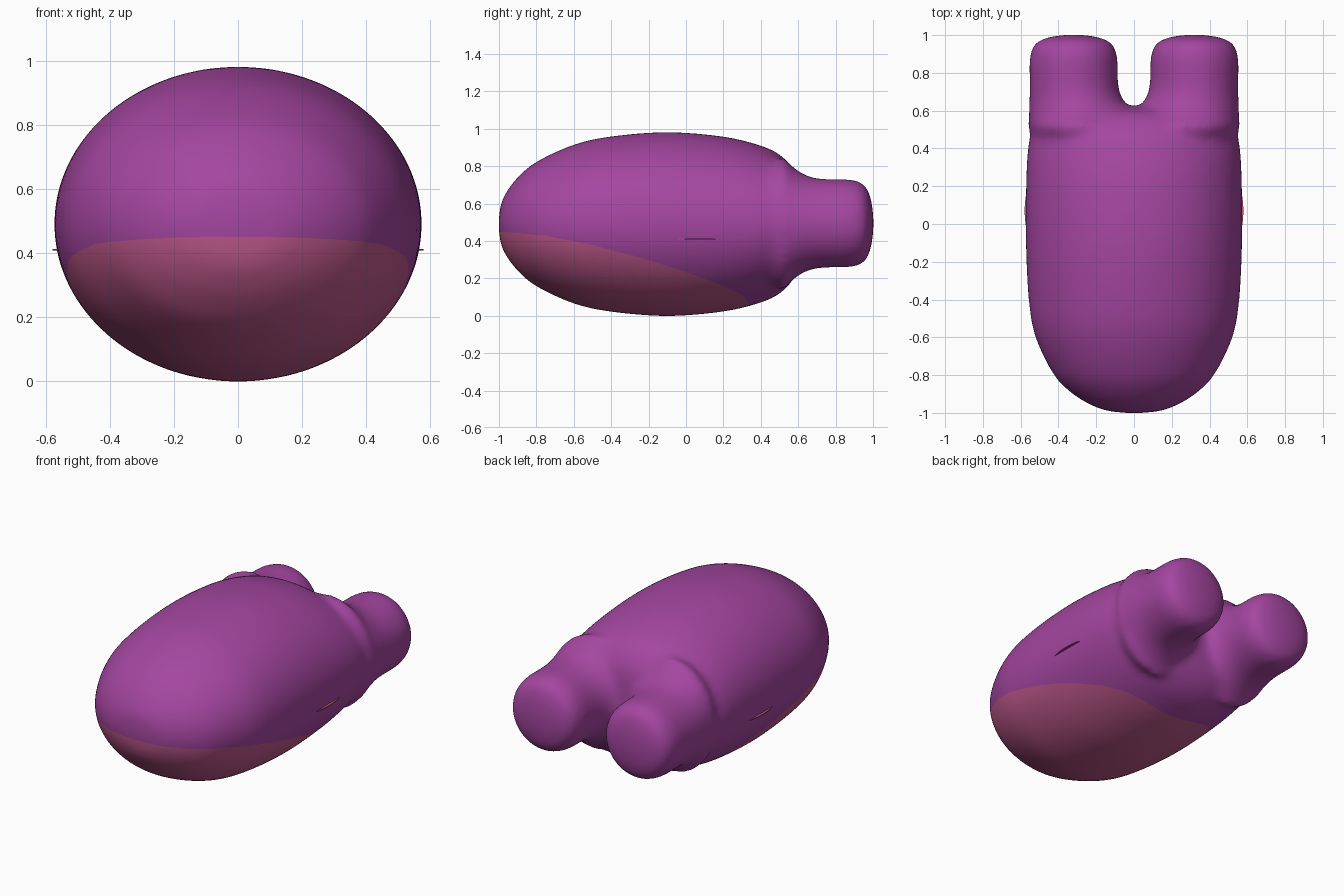
import bpy, bmesh, math
from mathutils import Vector

cube = bpy.data.objects.get("Cube")
if cube:
    bpy.data.objects.remove(cube, do_unlink=True)


def material(name, rgb):
    m = bpy.data.materials.new(name)
    m.use_nodes = True
    m.diffuse_color = (*rgb, 1)
    m.node_tree.nodes["Principled BSDF"].inputs["Base Color"].default_value = (*rgb, 1)
    return m


PURPLE = material("purple", (.375, .061, .355))
PINK = material("rose pink", (.51, .098, .255))
RED = material("soft red", (.58, .10, .16))


def spline(points, steps=6):
    """Catmull-Rom curve through the points."""
    p = [Vector(q) for q in points]
    p = [2 * p[0] - p[1]] + p + [2 * p[-1] - p[-2]]
    out = []
    for a, b, c, d in zip(p, p[1:], p[2:], p[3:]):
        for i in range(steps):
            t = i / steps
            out.append(0.5 * (2 * b + (c - a) * t + (2 * a - 5 * b + 4 * c - d) * t * t
                              + (3 * b - a - 3 * c + d) * t ** 3))
    return out + [p[-2]]


def loft(bm, profile, side, cz, sides=64):
    """Closed loft along y; entries are (y, half width, half height, offset to the side)."""
    rings = []
    for y, rx, rz, off in spline(profile):
        rx, rz = max(rx, 0.004), max(rz, 0.004)
        rings.append([bm.verts.new((side * off + rx * math.cos(2 * math.pi * i / sides), y,
                                    cz + rz * math.sin(2 * math.pi * i / sides)))
                      for i in range(sides)])
    for r, s in zip(rings, rings[1:]):
        for i in range(sides):
            j = (i + 1) % sides
            bm.faces.new((r[i], s[i], s[j], r[j]))
    bm.faces.new(rings[0])
    bm.faces.new(rings[-1][::-1])


# Rounded trunk and two stubby legs that flare into it
TRUNK = [(-1.005, 0, 0, 0), (-0.99, .14, .108, 0), (-0.96, .225, .172, 0),
         (-0.9, .325, .25, 0), (-0.8, .424, .333, 0), (-0.6, .522, .425, 0),
         (-0.4, .558, .469, 0), (-0.1, .573, .492, 0), (0.2, .572, .468, 0),
         (0.4, .562, .42, 0), (0.5, .535, .372, 0), (0.57, .48, .30, 0),
         (0.61, .38, .2, 0), (0.625, 0, 0, 0)]
LEG = [(0.3, 0, 0, .26), (0.34, .2, .2, .26), (0.5, .29, .35, .265), (0.56, .285, .31, .27),
       (0.61, .267, .274, .29), (0.66, .247, .25, .307), (0.72, .236, .239, .317),
       (0.8, .234, .236, .32), (0.87, .234, .236, .32), (0.94, .216, .218, .32),
       (0.978, .168, .168, .32), (0.998, .08, .08, .32), (1.004, 0, 0, .32)]
bm = bmesh.new()
loft(bm, TRUNK, 0, 0.49)
for side in (-1, 1):
    loft(bm, LEG, side, 0.494)
bmesh.ops.recalc_face_normals(bm, faces=bm.faces)
mesh = bpy.data.meshes.new("body")
bm.to_mesh(mesh)
bm.free()
body = bpy.data.objects.new("body", mesh)
bpy.context.collection.objects.link(body)

# Fuse the parts into one soft skin
fuse = body.modifiers.new("fuse", 'REMESH')
fuse.mode = 'VOXEL'
fuse.voxel_size = 0.018
soften = body.modifiers.new("soften", 'SMOOTH')
soften.factor = 0.5
soften.iterations = 22
deps = bpy.context.evaluated_depsgraph_get()
skin = bpy.data.meshes.new_from_object(body.evaluated_get(deps))
body.modifiers.clear()
body.data = skin
skin.name = "body_skin"
skin.materials.clear()
skin.materials.append(PURPLE)
skin.materials.append(PINK)

# Belly patch: cut along a falling line on the flanks, closed off behind
EDGE = [(-1.02, .452), (-.75, .428), (-.5, .378), (-.25, .312), (0, .235),
        (.2, .16), (.3, .11), (.33, .075), (.335, -.02)]
planes = [(Vector((0, y0, z0)), Vector((0, z0 - z1, y1 - y0)).normalized())
          for (y0, z0), (y1, z1) in zip(EDGE, EDGE[1:])]
bm = bmesh.new()
bm.from_mesh(skin)
for co, no in planes:
    bmesh.ops.bisect_plane(bm, geom=bm.verts[:] + bm.edges[:] + bm.faces[:],
                           dist=0.0015, plane_co=co, plane_no=no)
for f in bm.faces:
    c = f.calc_center_median()
    f.material_index = int(all((c - co).dot(no) < 0 for co, no in planes))
    f.smooth = True
bm.to_mesh(skin)
bm.free()

# Thin fold on each flank, red on its upper face
for name, side in (("left_flank_fold", 1), ("right_flank_fold", -1)):
    bm = bmesh.new()
    bmesh.ops.create_cone(bm, cap_ends=True, segments=48, radius1=1, radius2=1, depth=0.005)
    bmesh.ops.scale(bm, vec=(.08, .2, 1), verts=bm.verts)
    bmesh.ops.translate(bm, vec=(side * .499, .07, .41), verts=bm.verts)
    for f in bm.faces:
        f.material_index = int(f.normal.z > 0.5)
    fold = bpy.data.meshes.new(name)
    bm.to_mesh(fold)
    bm.free()
    fold.materials.append(PURPLE)
    fold.materials.append(RED)
    bpy.context.collection.objects.link(bpy.data.objects.new(name, fold))
